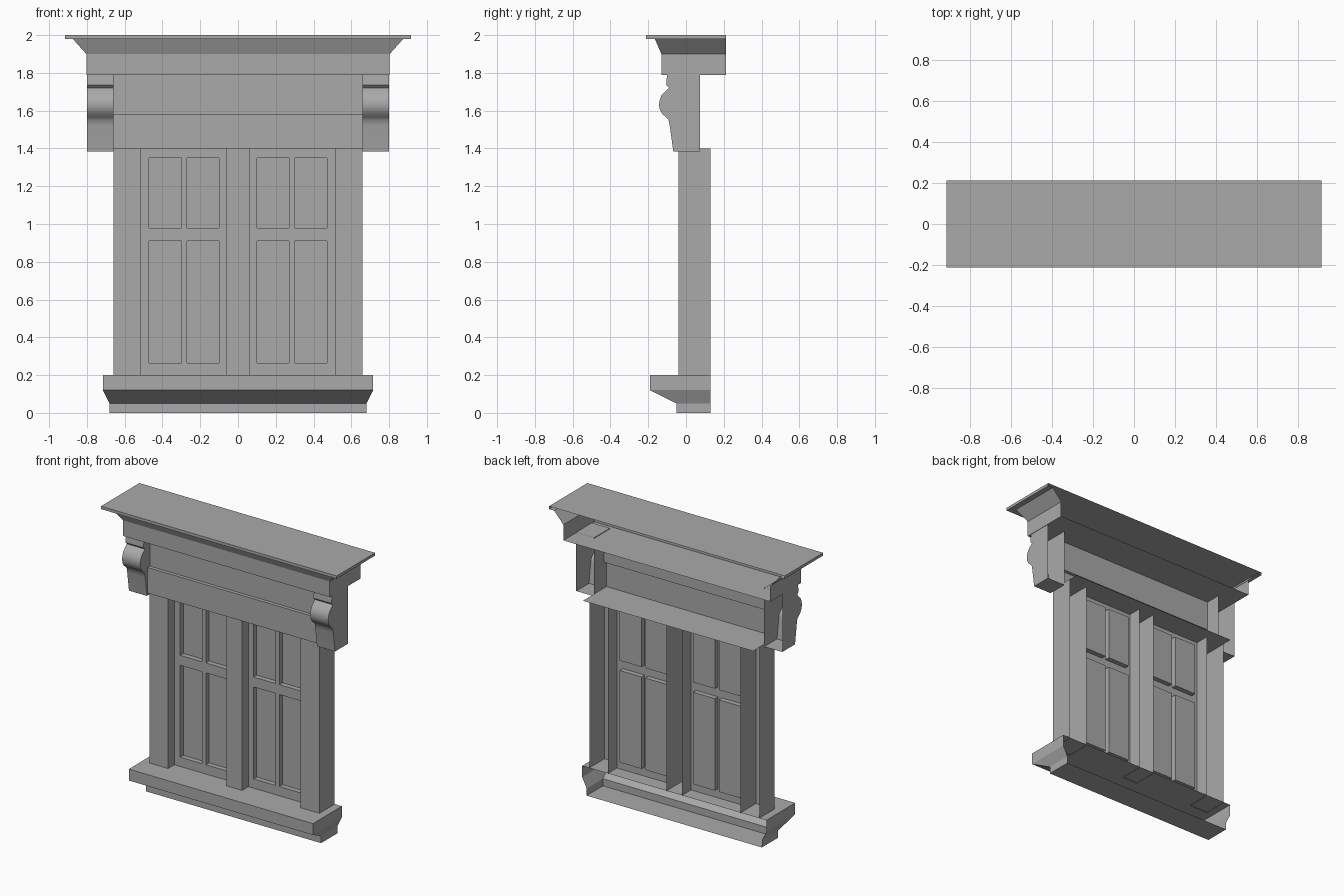
import bpy, bmesh

cube = bpy.data.objects.get("Cube")
if cube:
    bpy.data.objects.remove(cube, do_unlink=True)

stone = bpy.data.materials.new("stone_grey")
stone.use_nodes = True
GREY = (0.4, 0.4, 0.4, 1)
stone.diffuse_color = GREY
stone.node_tree.nodes["Principled BSDF"].inputs["Base Color"].default_value = GREY


def finish(name, bm, recalc=True):
    bmesh.ops.remove_doubles(bm, verts=bm.verts, dist=0.0005)
    if recalc:
        bmesh.ops.recalc_face_normals(bm, faces=bm.faces)
    mesh = bpy.data.meshes.new(name)
    bm.to_mesh(mesh)
    bm.free()
    mesh.materials.append(stone)
    obj = bpy.data.objects.new(name, mesh)
    bpy.context.collection.objects.link(obj)
    return obj


def face(bm, *points):
    return bm.faces.new([bm.verts.new(p) for p in points])


def open_back_loft(name, back, levels):
    """Stacked moulding open at the back; levels are (half width, front y, z)."""
    bm = bmesh.new()
    rings = [[(-w, back, z), (-w, f, z), (w, f, z), (w, back, z)] for w, f, z in levels]
    for low, high in zip(rings, rings[1:]):
        for i in range(3):
            pts = (low[i], low[i + 1], high[i + 1], high[i])
            if len(set(pts)) > 2:
                face(bm, *pts)
    face(bm, *reversed(rings[0]))
    face(bm, *rings[-1])
    return finish(name, bm)


# Sill and cornice mouldings
open_back_loft("sill", 0.13, [(0.68, -0.05, 0), (0.68, -0.05, 0.05),
                              (0.715, -0.19, 0.12), (0.715, -0.19, 0.2)])
open_back_loft("cornice", 0.213, [(0.803, -0.13, 1.79), (0.803, -0.13, 1.9),
                                  (0.875, -0.165, 1.98), (0.915, -0.213, 1.98),
                                  (0.915, -0.213, 2.0)])

# Pilasters: channels open at the back
FRONT, BACK = -0.04, 0.13
for name, x0, x1 in (("right_pilaster", -0.66, -0.515), ("centre_pilaster", -0.06, 0.06),
                     ("left_pilaster", 0.515, 0.66)):
    bm = bmesh.new()
    path = [(x0, BACK), (x0, FRONT), (x1, FRONT), (x1, BACK)]
    for a, b in zip(path, path[1:]):
        face(bm, (*a, 0.195), (*b, 0.195), (*b, 1.4), (*a, 1.4))
    finish(name, bm, False)

# Frieze: stepped strip with a soffit running back
bm = bmesh.new()
strip = [(0.2, 1.4), (-0.06, 1.4), (-0.06, 1.58), (-0.035, 1.58), (-0.035, 1.79)]
for (ya, za), (yb, zb) in zip(strip, strip[1:]):
    face(bm, (-0.66, ya, za), (0.66, ya, za), (0.66, yb, zb), (-0.66, yb, zb))
finish("frieze", bm, False)

# Window sashes with four recessed panes each
SASH, PANE = 0.03, 0.065
rows = [0.2, 0.265, 0.91, 0.98, 1.35, 1.4]
for name, columns in (("left_sash", [0.06, 0.1, 0.27, 0.3, 0.47, 0.515]),
                      ("right_sash", [-0.515, -0.47, -0.3, -0.27, -0.1, -0.06])):
    bm = bmesh.new()
    for i, (x0, x1) in enumerate(zip(columns, columns[1:])):
        for j, (z0, z1) in enumerate(zip(rows, rows[1:])):
            corners = [(x0, z0), (x1, z0), (x1, z1), (x0, z1)]
            is_pane = i % 2 and j % 2
            y = PANE if is_pane else SASH
            face(bm, *[(x, y, z) for x, z in corners])
            if is_pane:
                for (xa, za), (xb, zb) in zip(corners, corners[1:] + corners[:1]):
                    face(bm, (xa, SASH, za), (xb, SASH, zb), (xb, PANE, zb), (xa, PANE, za))
    finish(name, bm, False)

# Scroll brackets: profile in y and z, open at the back
profile = [(0.075, 1.795), (-0.1, 1.795), (-0.105, 1.735), (-0.09, 1.72), (-0.112, 1.7),
           (-0.13, 1.68), (-0.14, 1.655), (-0.143, 1.63), (-0.138, 1.605), (-0.125, 1.582),
           (-0.105, 1.565), (-0.092, 1.55), (-0.086, 1.52), (-0.067, 1.383), (0.075, 1.383)]
for name, x0, x1 in (("right_bracket", -0.8, -0.66), ("left_bracket", 0.66, 0.8)):
    bm = bmesh.new()
    for (ya, za), (yb, zb) in zip(profile, profile[1:]):
        face(bm, (x0, ya, za), (x0, yb, zb), (x1, yb, zb), (x1, ya, za))
    for x in (x0, x1):
        face(bm, *[(x, y, z) for y, z in profile])
    bracket = finish(name, bm)
    bpy.ops.object.select_all(action="DESELECT")
    bracket.select_set(True)
    bpy.context.view_layer.objects.active = bracket
    bpy.ops.object.shade_smooth_by_angle(angle=0.65)
